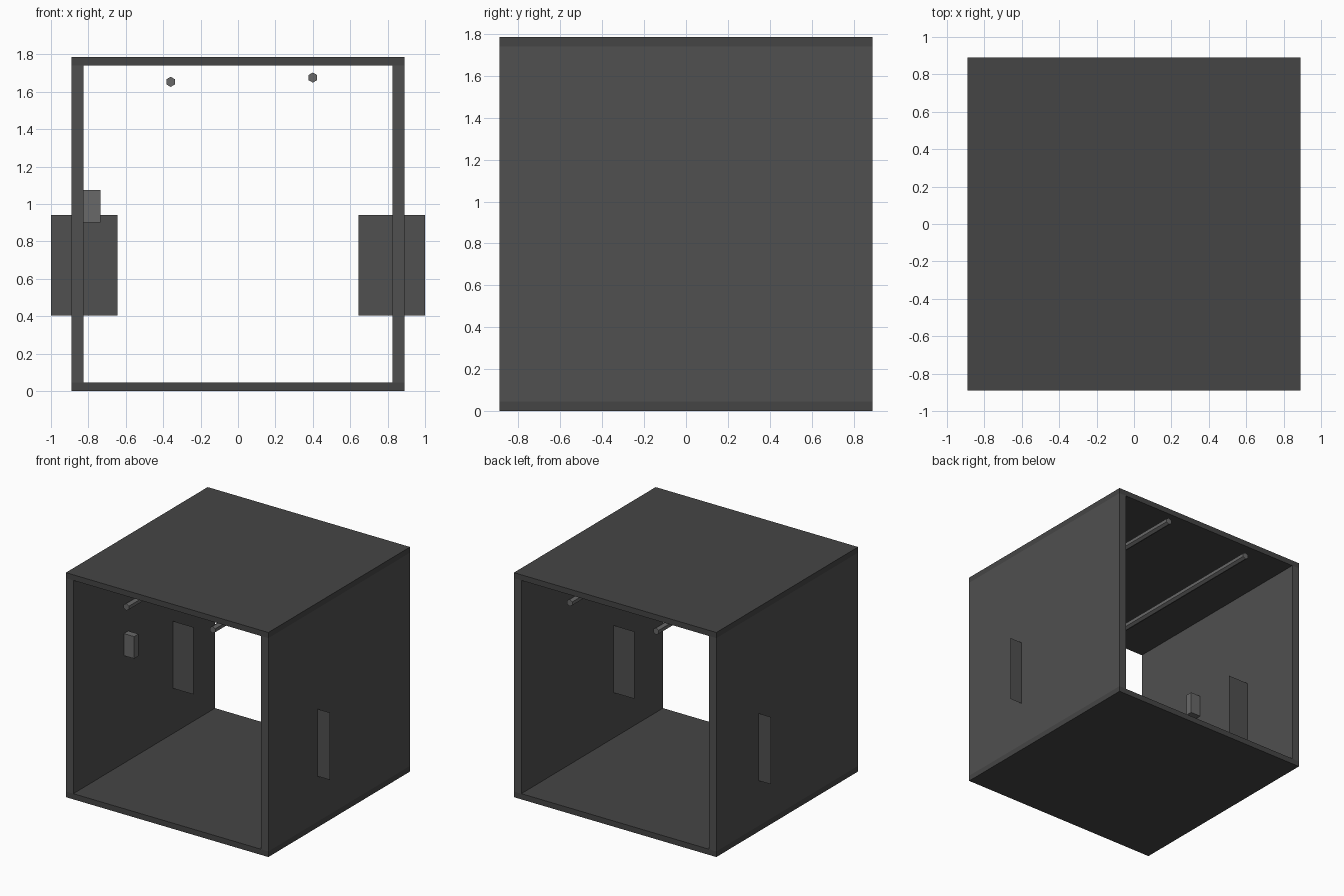
import bpy, bmesh, math
from mathutils import Matrix, Vector

if "Cube" in bpy.data.objects:
    bpy.data.objects.remove(bpy.data.objects["Cube"])


def material(name, v):
    m = bpy.data.materials.new(name)
    m.diffuse_color = (v, v, v, 1)
    m.use_nodes = True
    m.node_tree.nodes["Principled BSDF"].inputs["Base Color"].default_value = m.diffuse_color
    return m


SLAB = material("slab_grey", 0.06)
WALL = material("wall_grey", 0.08)
METAL = material("metal_grey", 0.14)


def finish(name, bm, mat):
    mesh = bpy.data.meshes.new(name)
    bm.to_mesh(mesh)
    bm.free()
    mesh.materials.append(mat)
    obj = bpy.data.objects.new(name, mesh)
    bpy.context.collection.objects.link(obj)


def box(name, x, y, z, mat):
    bm = bmesh.new()
    lo, hi = Vector((x[0], y[0], z[0])), Vector((x[1], y[1], z[1]))
    size = hi - lo
    bmesh.ops.create_cube(bm, size=1, matrix=Matrix.Translation((lo + hi) / 2) @ Matrix.Diagonal((*size, 1)))
    finish(name, bm, mat)


def panel(name, x, y, z, mat):
    bm = bmesh.new()
    bm.faces.new([bm.verts.new(p) for p in
                  ((x[0], y, z[0]), (x[1], y, z[0]), (x[1], y, z[1]), (x[0], y, z[1]))])
    finish(name, bm, mat)


def rod(name, x, z, mat):
    bm = bmesh.new()
    bmesh.ops.create_cone(bm, cap_ends=True, segments=6, radius1=0.027, radius2=0.027, depth=2 * H,
                          matrix=Matrix.Translation((x, 0, z)) @ Matrix.Rotation(math.pi / 2, 4, 'X'))
    finish(name, bm, mat)


H = 0.89      # half width of the shell
TOP = 1.785
T = 0.045     # slab thickness

# Open-ended shell: floor, roof and two side walls
box("floor", (-H, H), (-H, H), (0, T), SLAB)
box("roof", (-H, H), (-H, H), (TOP - T, TOP), SLAB)
for name, x in (("left_wall", (-H, -0.825)), ("right_wall", (0.825, H))):
    box(name, x, (-H, H), (T, TOP - T), WALL)

# Thin panels passing through the walls
panel("left_panel", (-1, -0.643), 0.36, (0.405, 0.94), WALL)
panel("right_panel", (0.643, 1), -0.27, (0.405, 0.94), WALL)

# Ceiling pipes and wall-mounted box
rod("left_pipe", -0.36, 1.653, METAL)
rod("right_pipe", 0.40, 1.676, METAL)
box("wall_box", (-0.828, -0.735), (-0.255, -0.2), (0.9, 1.075), METAL)
